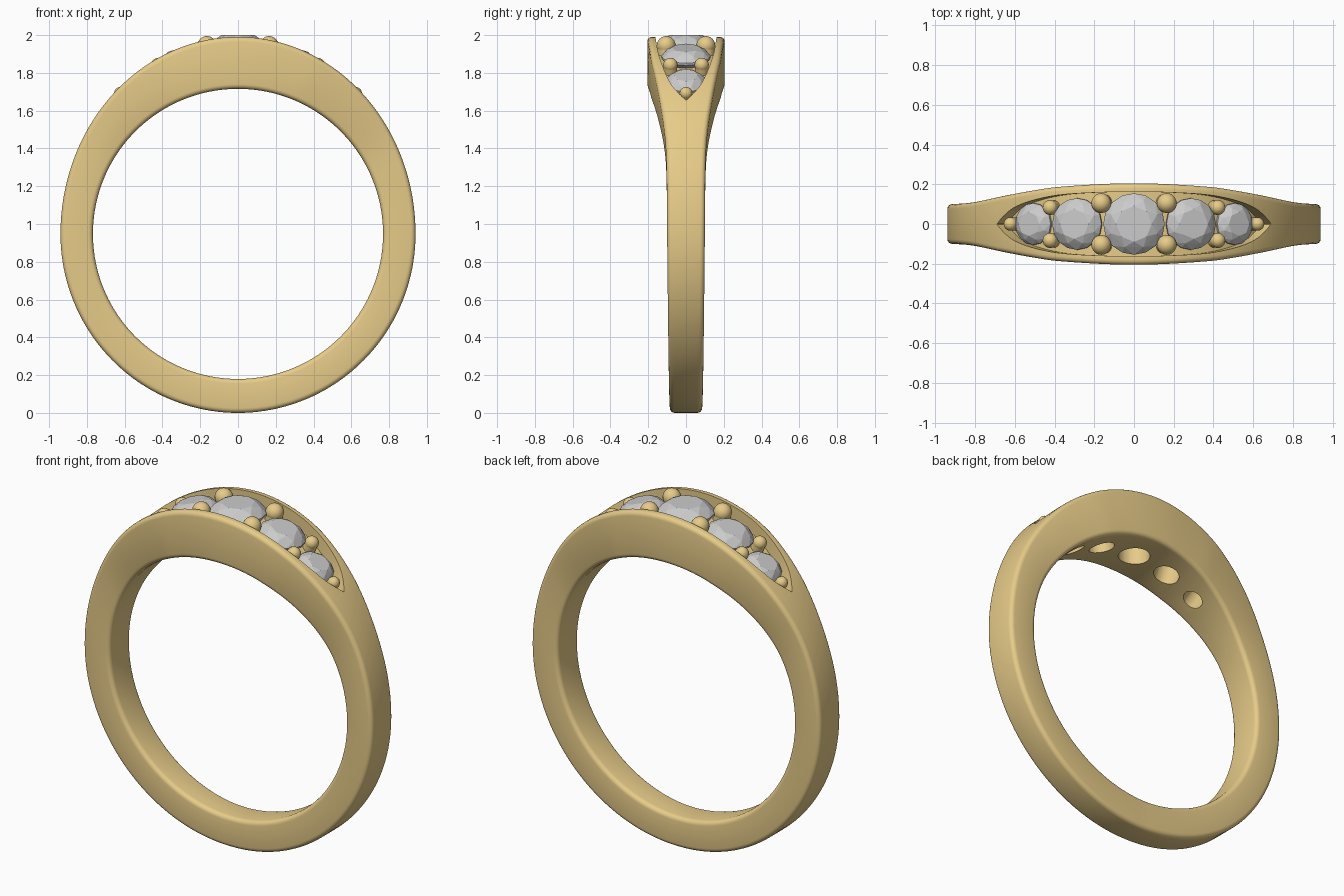
import bpy, bmesh
from math import sin, cos, pi, radians, sqrt
from mathutils import Matrix, Vector

if "Cube" in bpy.data.objects:
    bpy.data.objects.remove(bpy.data.objects["Cube"])

ZC, R_IN = 0.9475, 0.768          # finger hole centre height and radius
gold = bpy.data.materials.new("gold")
gold.diffuse_color = (0.80, 0.60, 0.25, 1)
gold.use_nodes = True
gold.node_tree.nodes["Principled BSDF"].inputs["Base Color"].default_value = gold.diffuse_color


def outer(a):
    """Outer radius at angle a from the top."""
    top = 1.043 if cos(a) > 0 else 0.9475
    return 1 / sqrt((sin(a) / 0.94) ** 2 + (cos(a) / top) ** 2)


def curve(pts, deg):
    """Smooth interpolation of (degree, value) pairs."""
    n = len(pts)
    slope = [(pts[min(i + 1, n - 1)][1] - pts[max(i - 1, 0)][1]) /
             (pts[min(i + 1, n - 1)][0] - pts[max(i - 1, 0)][0]) for i in range(n)]
    slope[0] = 0
    for i in range(n - 1):
        (x0, y0), (x1, y1) = pts[i], pts[i + 1]
        if deg <= x1 + 1e-6:
            h, t = x1 - x0, (deg - x0) / (x1 - x0)
            return ((2*t**3 - 3*t*t + 1) * y0 + (t**3 - 2*t*t + t) * h * slope[i]
                    + (3*t*t - 2*t**3) * y1 + (t**3 - t*t) * h * slope[i + 1])
    return pts[-1][1]


WIDTH = [(0, .205), (22, .187), (32, .166), (40, .147), (55, .115),
         (66, .104), (90, .1), (180, .085)]
CHANNEL = [(0, .162), (11, .158), (22, .145), (31, .116), (37.5, .08),
           (41, .045), (44.2, .002)]


def pos(a, r, y=0.0):
    return Vector((r * sin(a), y, ZC + r * cos(a)))


def frame(a, r, y=0.0):
    return Matrix.Translation(pos(a, r, y)) @ Matrix.Rotation(a, 4, 'Y')


def finish(name, bm, mat=None):
    bmesh.ops.recalc_face_normals(bm, faces=bm.faces[:])
    me = bpy.data.meshes.new(name)
    bm.to_mesh(me)
    bm.free()
    ob = bpy.data.objects.new(name, me)
    bpy.context.collection.objects.link(ob)
    if mat:
        me.materials.append(mat)
    return ob


def loft(name, sections, closed, mat=None):
    bm = bmesh.new()
    rings = [[bm.verts.new(p) for p in s] for s in sections]
    n = len(rings[0])
    for i in range(len(rings) if closed else len(rings) - 1):
        A, B = rings[i], rings[(i + 1) % len(rings)]
        for j in range(n):
            bm.faces.new((A[j], A[(j + 1) % n], B[(j + 1) % n], B[j]))
    if not closed:
        bm.faces.new(rings[0])
        bm.faces.new(rings[-1])
    return finish(name, bm, mat)


def smooth(ob, deg):
    bpy.ops.object.select_all(action='DESELECT')
    ob.select_set(True)
    bpy.context.view_layer.objects.active = ob
    bpy.ops.object.shade_smooth_by_angle(angle=radians(deg))


def cut(ob, cutter):
    m = ob.modifiers.new("cut", 'BOOLEAN')
    m.operation, m.solver, m.object = 'DIFFERENCE', 'EXACT', cutter
    bpy.context.view_layer.objects.active = ob
    bpy.ops.object.modifier_apply(modifier=m.name)
    bpy.data.objects.remove(cutter)


# Band: rounded rectangle swept round the finger, widening to the top
def band_section(a):
    deg = abs((a * 180 / pi + 180) % 360 - 180)
    w, ro, b, pts = curve(WIDTH, deg), outer(a), 0.025, []
    for r, y, start in ((ro - b, w - b, 0), (R_IN + b, w - b, 90),
                        (R_IN + b, b - w, 180), (ro - b, b - w, 270)):
        for k in range(5):
            t = radians(start + 22.5 * k)
            pts.append(pos(a, r + b * cos(t), y + b * sin(t)))
    return pts


band = loft("ring_band", [band_section(2 * pi * i / 160) for i in range(160)], True, gold)

# Pointed channel sunk in the top of the band
DEPTH, sections = 0.075, []
for i in range(-32, 33):
    deg = 44.2 * i / 32
    a, c = radians(deg), curve(CHANNEL, abs(deg))
    lo = outer(a) - DEPTH
    sections.append([pos(a, lo, -c), pos(a, lo, c), pos(a, 1.15, c), pos(a, 1.15, -c)])
cut(band, loft("channel_cutter", sections, False))

# Stones: (name, angle, girdle distance, radius, crown height, bore radius)
STONES = [("centre_stone", 0, 1.0, .155, .052, .085)]
for side, s in (("right", 1), ("left", -1)):
    STONES += [("middle_stone_" + side, 17 * s, .985, .130, .045, .070),
               ("end_stone_" + side, 32.2 * s, .955, .105, .038, .055)]

for name, deg, dist, R, h, bore in STONES:
    a = radians(deg)
    # light hole under each stone
    bm = bmesh.new()
    bmesh.ops.create_cone(bm, cap_ends=True, segments=32, radius1=bore, radius2=bore,
                          depth=0.33, matrix=frame(a, 0.835))
    cut(band, finish("hole_cutter", bm))
    # faceted brilliant as a convex hull of rings
    bm = bmesh.new()
    for n, r, z, off in ((8, .58, h, 0), (8, .81, h * .62, .5), (16, 1, 0, 0),
                         (16, 1, -.012, 0)):
        for k in range(n):
            t = 2 * pi * (k + off) / n
            bm.verts.new((r * R * cos(t), r * R * sin(t), z))
    bm.verts.new((0, 0, -.85 * R))
    bmesh.ops.convex_hull(bm, input=bm.verts[:])
    bm.transform(frame(a, dist))
    finish(name, bm)

smooth(band, 35)

# Bead prongs between the stones: (name, x, z, y offset, radius)
PRONGS = [("inner_prong", .165, 1.945, .105, .050),
          ("outer_prong", .422, 1.842, .083, .038),
          ("end_prong", .622, 1.692, 0, .034)]
for name, x, z, y, r in PRONGS:
    for sx in (1, -1):
        for sy in ((1, -1) if y else (1,)):
            v = Vector((x * sx, z - ZC))
            d, a = v.length, Vector((0, 1)).angle_signed(v)
            bm = bmesh.new()
            bmesh.ops.create_uvsphere(bm, u_segments=20, v_segments=12, radius=r,
                                      matrix=frame(a, d, y * sy))
            bmesh.ops.create_cone(bm, cap_ends=True, segments=20, radius1=r * .95,
                                  radius2=r * .95, depth=.06,
                                  matrix=frame(a, d - .03, y * sy))
            smooth(finish(name, bm, gold), 40)
